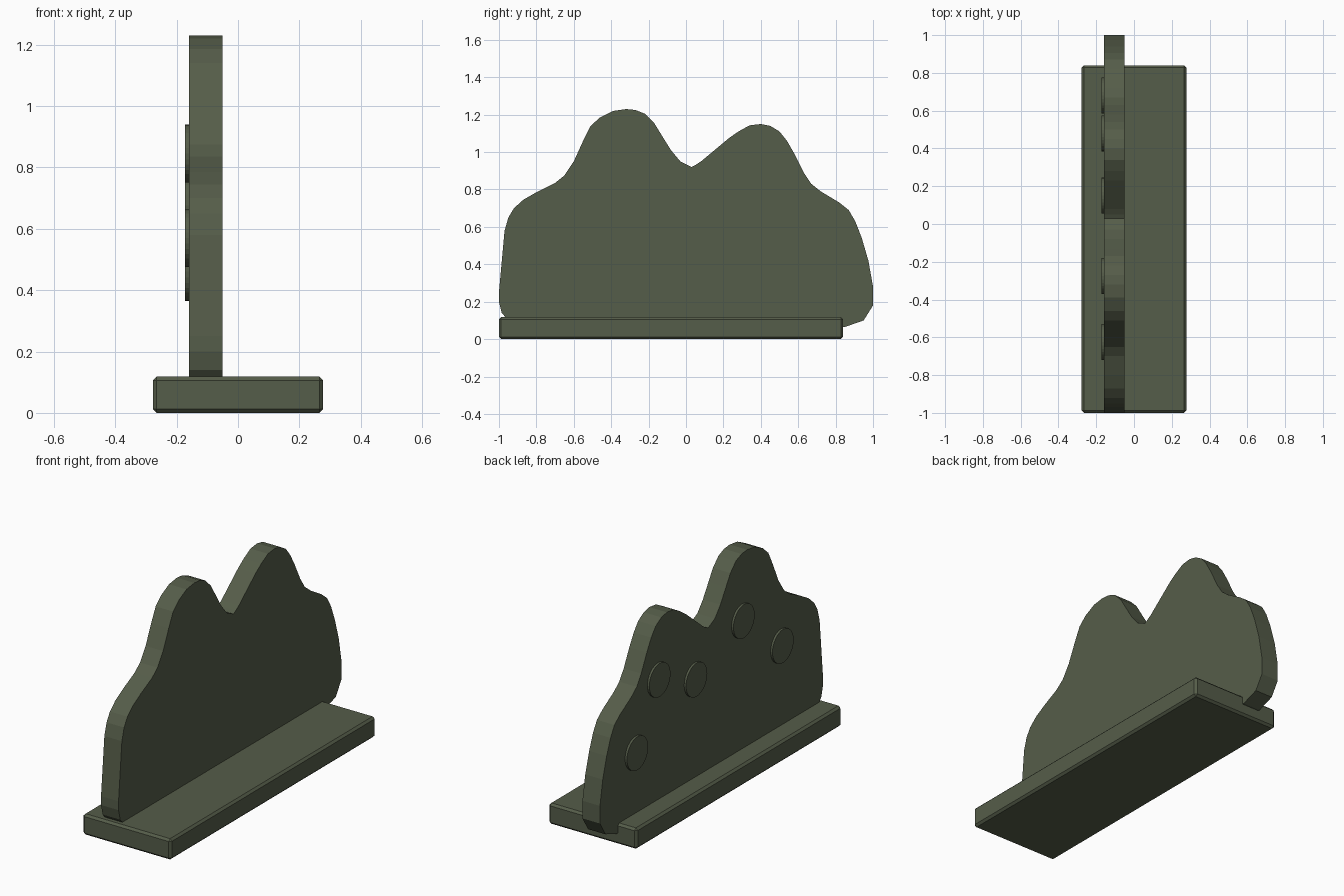
import bpy
import bmesh
from mathutils import Matrix

cube = bpy.data.objects.get("Cube")
if cube:
    bpy.data.objects.remove(cube, do_unlink=True)

# One dark olive material for everything
olive = bpy.data.materials.new("dark olive green")
olive.use_nodes = True
colour = (0.091, 0.109, 0.067, 1)
olive.diffuse_color = colour
olive.node_tree.nodes["Principled BSDF"].inputs["Base Color"].default_value = colour


def make_object(name, bm):
    """Turn a bmesh into a scene object with the shared material."""
    bmesh.ops.recalc_face_normals(bm, faces=bm.faces)
    mesh = bpy.data.meshes.new(name)
    bm.to_mesh(mesh)
    bm.free()
    mesh.materials.append(olive)
    obj = bpy.data.objects.new(name, mesh)
    bpy.context.scene.collection.objects.link(obj)
    return obj


def add_box(name, low, high, bevel):
    """Chamfered box between two corners."""
    bm = bmesh.new()
    bmesh.ops.create_cube(bm, size=1)
    for v in bm.verts:
        v.co = [(a + b) / 2 + c * (b - a) for a, b, c in zip(low, high, v.co)]
    bmesh.ops.bevel(bm, geom=bm.edges[:], offset=bevel, segments=1, affect='EDGES')
    return make_object(name, bm)


def add_panel(name, outline, x_low, x_high):
    """Extrude a side outline, given as y and z in hundredths, along x."""
    bm = bmesh.new()
    face = bm.faces.new([bm.verts.new((x_low, y / 100, z / 100)) for y, z in outline])
    result = bmesh.ops.extrude_face_region(bm, geom=[face], use_keep_orig=True)
    moved = [g for g in result["geom"] if isinstance(g, bmesh.types.BMVert)]
    bmesh.ops.translate(bm, verts=moved, vec=(x_high - x_low, 0, 0))
    return make_object(name, bm)


def add_disc(name, y, z, radius, x_low, x_high):
    """Flat round button facing along x."""
    bm = bmesh.new()
    place = Matrix.Translation(((x_low + x_high) / 2, y, z)) @ Matrix.Rotation(1.5708, 4, 'Y')
    bmesh.ops.create_cone(bm, cap_ends=True, segments=32, radius1=radius,
                          radius2=radius, depth=x_high - x_low, matrix=place)
    return make_object(name, bm)


# Base plinth
add_box("base", (-0.277, -1, 0), (0.277, 0.84, 0.118), 0.012)

# Upright panel with a two-humped, cloud-like outline
outline = [
    (-100, 25), (-100, 20), (-98.5, 14), (-95, 10), (-85, 6.5), (85, 6.5),
    (95, 10), (100, 18), (100, 28), (97.5, 42), (94, 54), (90.5, 63), (87, 69),
    (82, 73), (72, 79), (67, 83), (63, 89), (58, 99), (54, 106), (50, 111),
    (45, 114), (40, 115), (34, 114.3), (28, 111), (23, 107.5), (8, 95), (5, 93),
    (3, 92), (-3, 95), (-8, 101), (-13, 109), (-17, 115.5), (-22, 120.5),
    (-27, 122.5), (-32, 123), (-39, 122), (-46, 118.5), (-51, 114), (-55, 106),
    (-60, 95), (-65, 87.5), (-70, 83.5), (-80, 78.5), (-87, 74.5), (-92, 70),
    (-95, 65), (-97, 58), (-98, 47),
]
add_panel("cloud_panel", outline, -0.16, -0.05)

# Raised round buttons on the panel's right face
buttons = [(0.68, 0.46), (0.48, 0.8), (0.15, 0.675), (-0.275, 0.845), (-0.625, 0.57)]
for number, (y, z) in enumerate(buttons):
    add_disc("button_" + "abcde"[number], y, z, 0.095, -0.172, -0.155)
